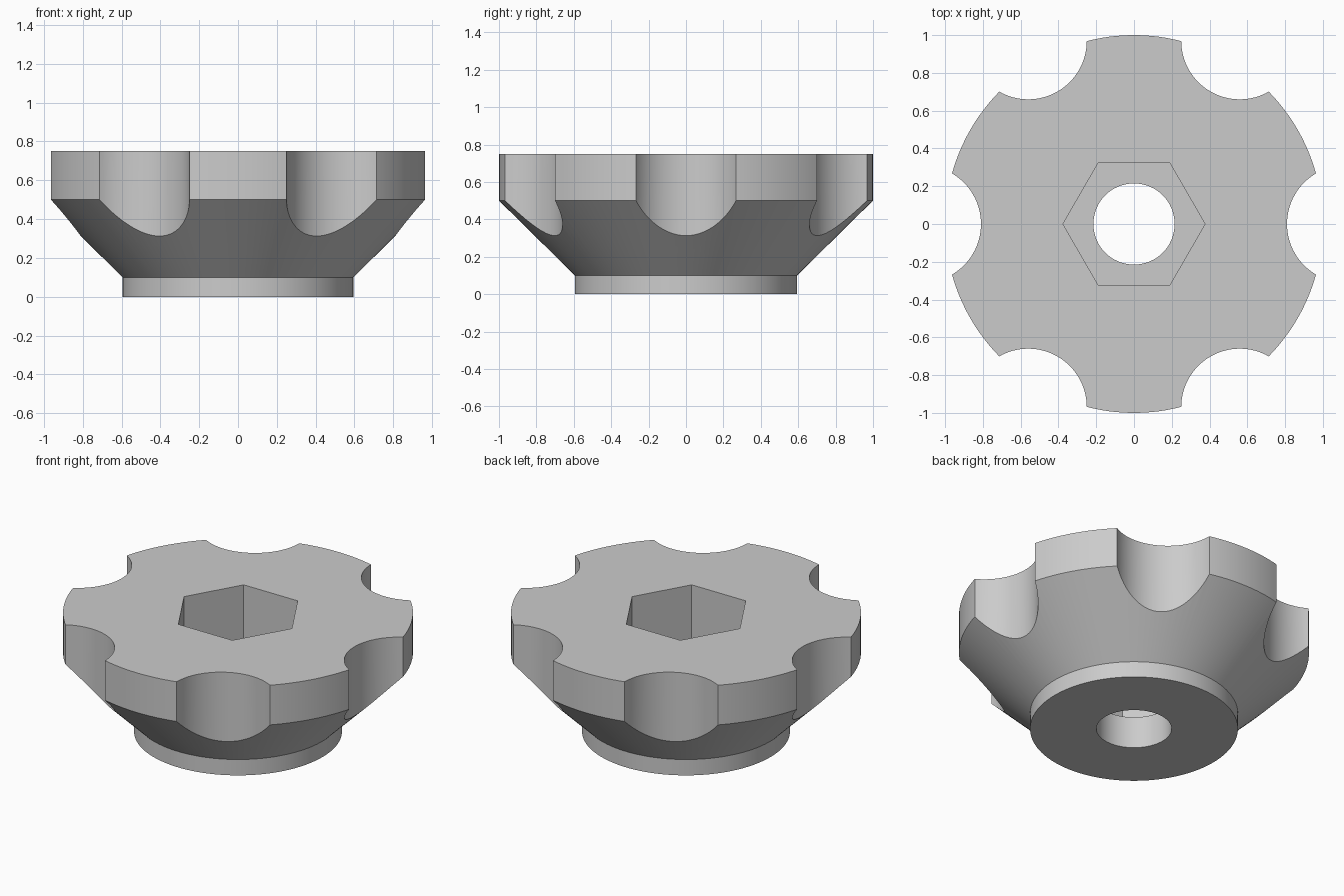
import bpy, bmesh
from math import cos, sin, pi, radians

default = bpy.data.objects.get("Cube")
if default:
    bpy.data.objects.remove(default, do_unlink=True)

HEIGHT = 0.75
FLOOR = 0.2        # bottom of the hexagonal pocket

grey = bpy.data.materials.new("plain_grey")
grey.use_nodes = True
colour = (0.6, 0.6, 0.6, 1)
grey.diffuse_color = colour
grey.node_tree.nodes["Principled BSDF"].inputs["Base Color"].default_value = colour


def add_object(name, bm):
    bmesh.ops.recalc_face_normals(bm, faces=bm.faces)
    mesh = bpy.data.meshes.new(name)
    bm.to_mesh(mesh)
    bm.free()
    mesh.materials.append(grey)
    obj = bpy.data.objects.new(name, mesh)
    bpy.context.collection.objects.link(obj)
    return obj


def stack(name, profile, sides, x=0, y=0):
    """Solid of stacked rings, each given as (radius, height)."""
    bm = bmesh.new()
    rings = [[bm.verts.new((x + r * cos(2 * pi * i / sides),
                            y + r * sin(2 * pi * i / sides), z))
              for i in range(sides)] for r, z in profile]
    for low, high in zip(rings, rings[1:]):
        for i in range(sides):
            j = (i + 1) % sides
            bm.faces.new((low[i], low[j], high[j], high[i]))
    bm.faces.new(rings[0])
    bm.faces.new(rings[-1])
    return add_object(name, bm)


# Turned body: short foot, flared cone, straight rim
knob = stack("knob_body",
             [(0.594, 0), (0.594, 0.1), (1, 0.5), (1, HEIGHT)], 144)

# Six finger scallops around the rim
cutters = []
for k in range(6):
    a = k * pi / 3
    cutters.append(stack("scallop_cutter", [(0.31, -0.2), (0.31, 1)], 96,
                         1.12 * cos(a), 1.12 * sin(a)))

# Hexagonal nut pocket and the bolt hole through its floor
cutters.append(stack("nut_pocket_cutter", [(0.376, FLOOR), (0.376, 1)], 6))
cutters.append(stack("bolt_hole_cutter", [(0.215, -0.2), (0.215, FLOOR + 0.1)], 64))

# Cut the body and discard the cutters
bpy.ops.object.select_all(action='DESELECT')
knob.select_set(True)
bpy.context.view_layer.objects.active = knob
for cutter in cutters:
    cutter.hide_render = True
    mod = knob.modifiers.new("cut", 'BOOLEAN')
    mod.operation = 'DIFFERENCE'
    mod.solver = 'EXACT'
    mod.object = cutter
    bpy.ops.object.modifier_apply(modifier=mod.name)
    bpy.data.objects.remove(cutter, do_unlink=True)

bpy.ops.object.shade_smooth_by_angle(angle=radians(30))
